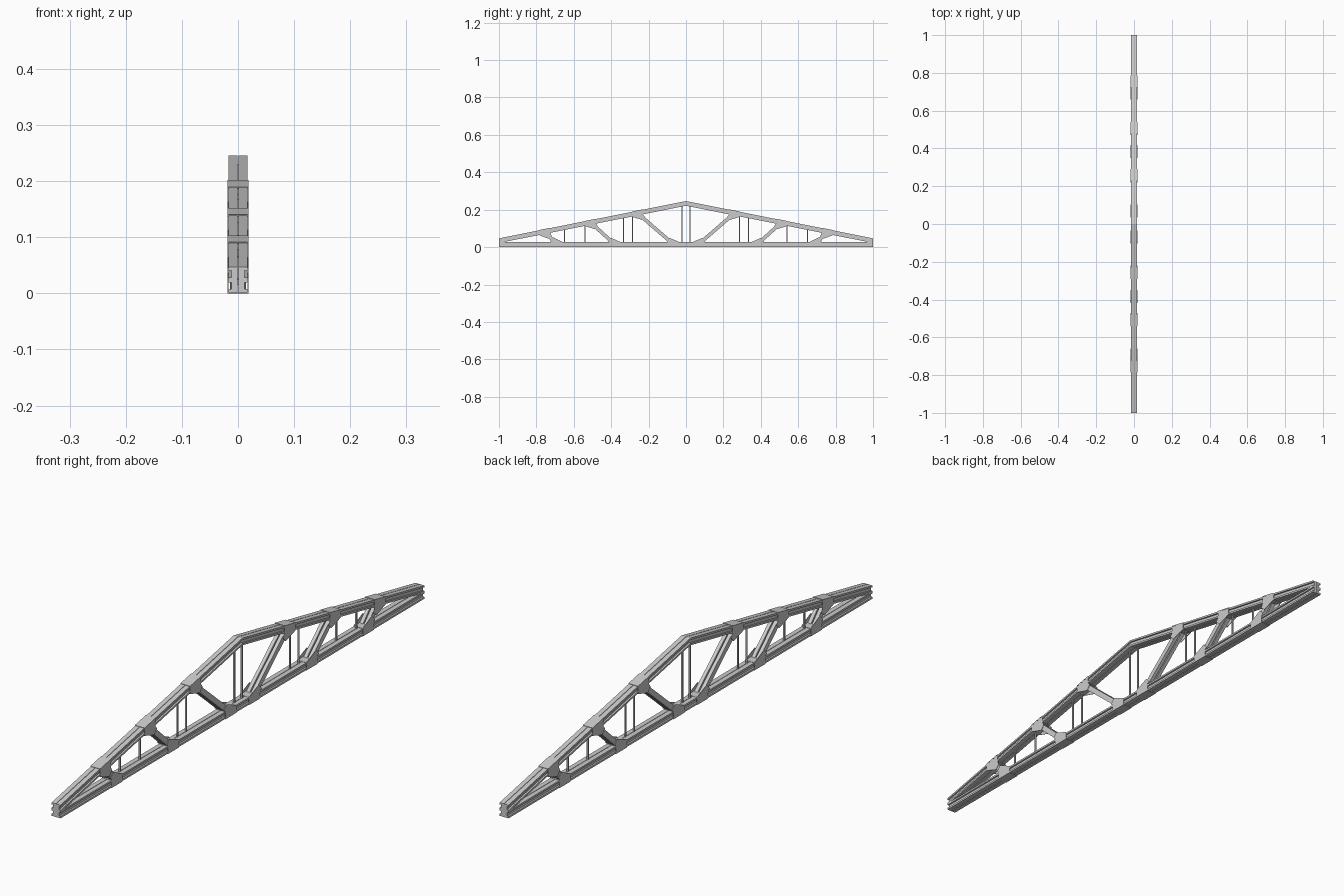
import bpy, bmesh
from mathutils import Vector

if "Cube" in bpy.data.objects:
    bpy.data.objects.remove(bpy.data.objects["Cube"])

SLOPE = 0.199          # rise of the upper chord per unit of length
APEX = 0.246           # top surface of the upper chord at the middle
DEPTH = 0.025          # chord depth
GAP = 0.0008           # half of the slot between the twin profiles


def make(name, verts, faces):
    bm = bmesh.new()
    vs = [bm.verts.new(v) for v in verts]
    for f in faces:
        bm.faces.new([vs[i] for i in f])
    bmesh.ops.recalc_face_normals(bm, faces=bm.faces)
    me = bpy.data.meshes.new(name)
    bm.to_mesh(me)
    bm.free()
    ob = bpy.data.objects.new(name, me)
    bpy.context.collection.objects.link(ob)
    return ob


def loft(name, rings):
    """Join equal-sized closed sections and cap both ends."""
    n = len(rings[0])
    verts = [p for r in rings for p in r]
    faces = [list(range(n)), list(range(len(verts) - n, len(verts)))]
    for k in range(len(rings) - 1):
        for i in range(n):
            j = (i + 1) % n
            faces.append([k * n + i, k * n + j, (k + 1) * n + j, (k + 1) * n + i])
    return make(name, verts, faces)


def prism(name, poly, x0, x1):
    """Extrude a y-z outline along x."""
    return loft(name, [[(x, y, z) for y, z in poly] for x in (x0, x1)])


def top_z(y):
    return APEX - SLOPE * abs(y)


# Channel section shared by both chords: (x, height), open to the outside
channel = [(GAP, 0), (0.0172, 0), (0.0172, 0.0065), (0.0112, 0.0065),
           (0.0112, 0.0185), (0.0172, 0.0185), (0.0172, DEPTH), (GAP, DEPTH)]

for sx, side in ((-1, "left"), (1, "right")):
    loft("upper_chord_" + side,
         [[(sx * x, y, top_z(y) - DEPTH + h) for x, h in channel] for y in (-1, 0, 1)])
    loft("lower_chord_" + side,
         [[(sx * x, y, 0.001 + h) for x, h in channel] for y in (-1, 1)])

# Diagonal braces with their joint brackets: (upper y, lower y)
braces = [(0.26, 0.065), (0.51, 0.38), (0.755, 0.69)]
HALF = 0.03
for sy, end in ((-1, "front"), (1, "back")):
    for n, (yu, yl) in enumerate(braces, 1):
        tag = f"{end}_{n}"
        a = Vector((yu, top_z(yu) - DEPTH / 2))
        b = Vector((yl, 0.0135))
        d = (b - a).normalized()
        p = Vector((-d.y, d.x)) * 0.0095
        brace = [a + p, b + p, b - p, a - p]

        # Gusset outlines: grip the chord, then taper onto the brace
        ga, gb = a + d * 0.042, b - d * 0.042
        q = p * 1.2
        upper = [(yu - HALF, top_z(yu - HALF) + 0.001), (yu + HALF, top_z(yu + HALF) + 0.001),
                 (yu + HALF, top_z(yu + HALF) - DEPTH - 0.001), tuple(ga + q),
                 tuple(ga - q), (yu - HALF, top_z(yu - HALF) - DEPTH - 0.001)]
        lower = [(yl - HALF, 0), (yl + HALF, 0), (yl + HALF, 0.027),
                 tuple(gb + q), tuple(gb - q), (yl - HALF, 0.027)]

        def flip(poly):
            return [(sy * y, z) for y, z in poly]

        for sx, side in ((-1, "left"), (1, "right")):
            prism(f"brace_{tag}_{side}", flip(brace), sx * 0.002, sx * 0.0145)
            prism(f"upper_gusset_{tag}_{side}", flip(upper), sx * 0.0165, sx * 0.0183)
            prism(f"lower_gusset_{tag}_{side}", flip(lower), sx * 0.0165, sx * 0.0183)

        # Straps folded over the chord, closing each bracket
        def strap(name, yc, zf, lo, hi, w=0.0183):
            y0, y1 = yc - HALF, yc + HALF
            prism(name, flip([(y0, zf(y0) + lo), (y1, zf(y1) + lo),
                              (y1, zf(y1) + hi), (y0, zf(y0) + hi)]), -w, w)

        strap("upper_strap_" + tag, yu, top_z, -0.002, 0.0015, 0.0188)
        strap("upper_under_strap_" + tag, yu, top_z, -DEPTH - 0.001, -DEPTH + 0.001)
        strap("lower_strap_" + tag, yl, lambda y: 0, 0, 0.002)
        strap("lower_over_strap_" + tag, yl, lambda y: 0, 0.025, 0.027)

    # Slim vertical tie rods held in the slot between the profiles
    for n, y in enumerate((0.021, 0.285, 0.333, 0.54, 0.65), 1):
        r = 0.0025
        ring = [(-r, -r), (r, -r), (r, r), (-r, r)]
        loft(f"tie_rod_{end}_{n}",
             [[(x, sy * y + v, z) for x, v in ring] for z in (0.015, top_z(y) - DEPTH / 2)])
